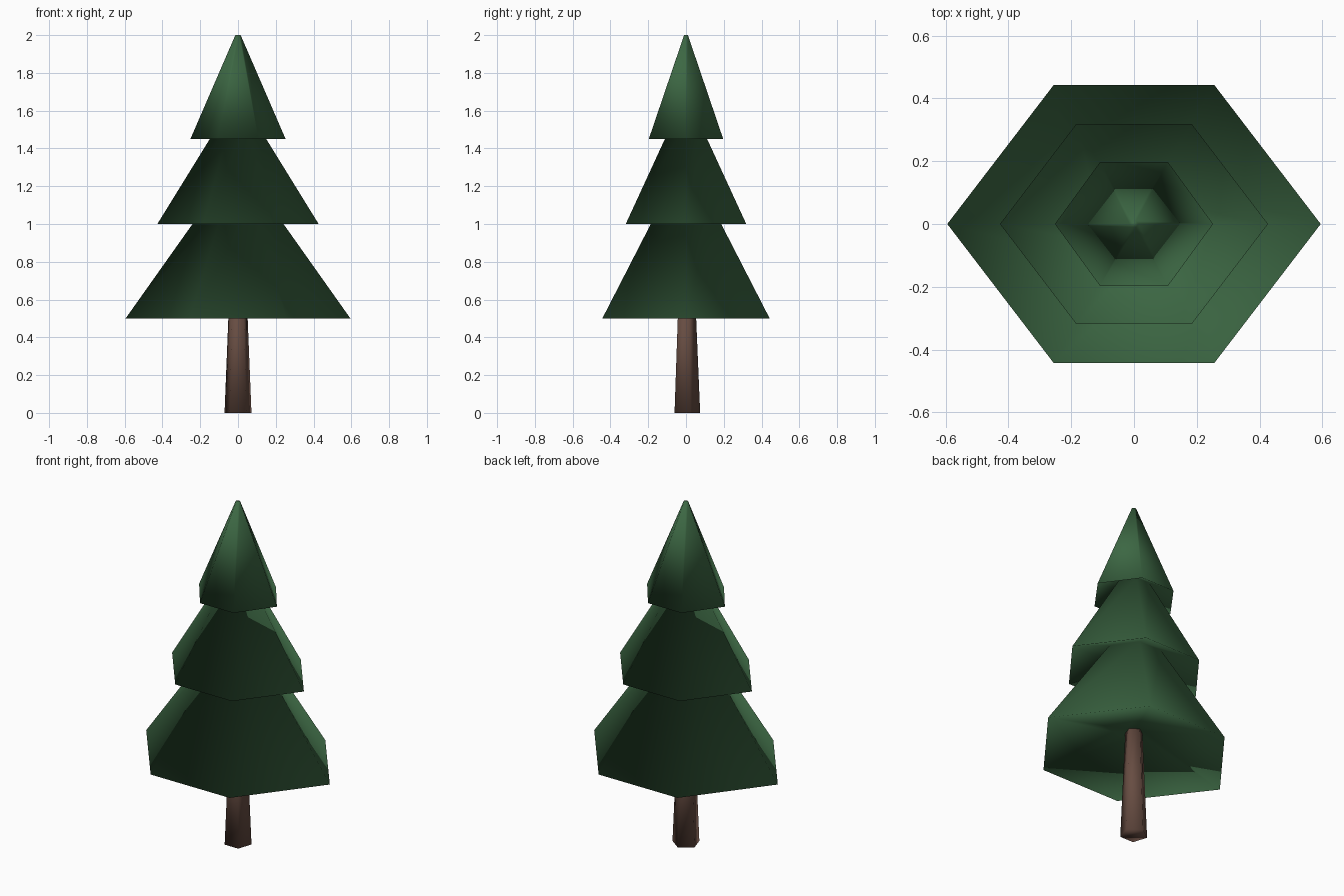
import bpy, bmesh, math

cube = bpy.data.objects.get("Cube")
if cube:
    bpy.data.objects.remove(cube, do_unlink=True)


def material(name, colour):
    mat = bpy.data.materials.new(name)
    mat.use_nodes = True
    mat.diffuse_color = colour
    mat.node_tree.nodes["Principled BSDF"].inputs["Base Color"].default_value = colour
    return mat


def hexagon(rx, ry):
    """Squashed six-sided outline with points on the x axis."""
    cx = rx * 0.43
    return [(rx, 0), (cx, ry), (-cx, ry), (-rx, 0), (-cx, -ry), (cx, -ry)]


def pentagon(r):
    """Five-sided outline with one point towards the back."""
    angles = [math.radians(90 + 72 * i) for i in range(5)]
    return [(r * math.cos(a), r * math.sin(a)) for a in angles]


def loft(name, rings, mat):
    """Join a stack of (outline, height) rings into a closed, smooth skin."""
    bm = bmesh.new()
    loops = [[bm.verts.new((x, y, z)) for x, y in outline] for outline, z in rings]
    for low, high in zip(loops, loops[1:]):
        n = len(low)
        for i in range(n):
            j = (i + 1) % n
            bm.faces.new((low[i], low[j], high[j], high[i]))
    bm.faces.new(loops[0][::-1])
    bm.faces.new(loops[-1])
    for face in bm.faces:
        face.smooth = True
    bmesh.ops.recalc_face_normals(bm, faces=bm.faces)
    mesh = bpy.data.meshes.new(name)
    bm.to_mesh(mesh)
    bm.free()
    mesh.materials.append(mat)
    obj = bpy.data.objects.new(name, mesh)
    bpy.context.collection.objects.link(obj)
    return obj


green = material("pine_green", (0.045, 0.135, 0.056, 1))
brown = material("bark_brown", (0.135, 0.073, 0.054, 1))

# Tapered trunk, ending inside the lowest tier
loft("trunk", [(pentagon(0.075), 0), (pentagon(0.047), 0.66)], brown)

# Branch tiers: each skirt has a hollowed underside that meets the tier below
profile = [
    (0.06, 0.045, 0.63),
    (0.595, 0.443, 0.50),
    (0.17, 0.135, 1.10),
    (0.427, 0.319, 1.00),
    (0.10, 0.075, 1.53),
    (0.252, 0.197, 1.45),
    (0.014, 0.010, 2.00),
]
loft("foliage", [(hexagon(rx, ry), z) for rx, ry, z in profile], green)
